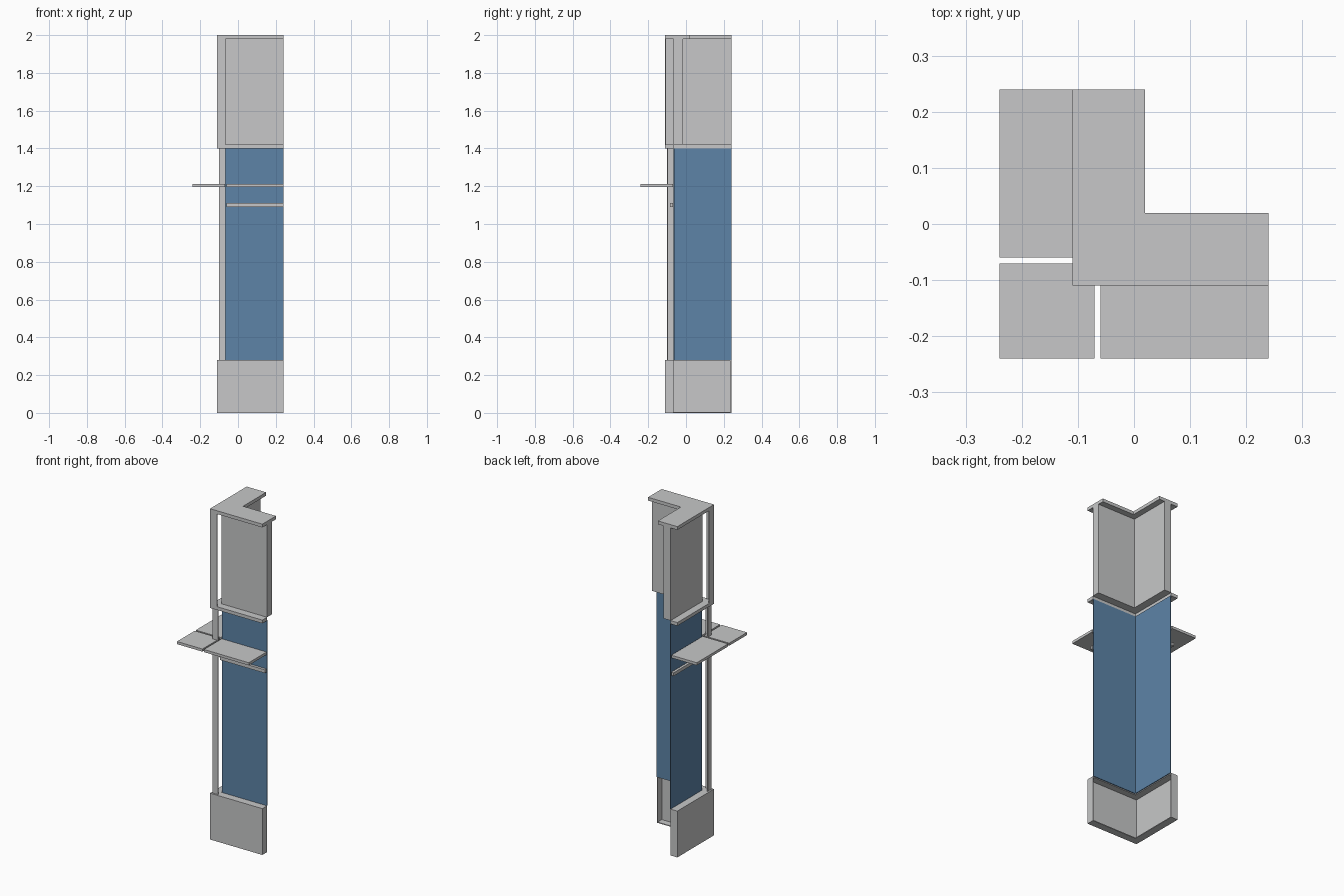
import bpy
import bmesh

cube = bpy.data.objects.get("Cube")
if cube:
    bpy.data.objects.remove(cube, do_unlink=True)

END = 0.24       # free end of both arms
OUT = -0.11      # outer face of the casing
FACE = -0.065    # plane of the panes
T = 0.005        # sheet thickness


def material(name, color):
    m = bpy.data.materials.new(name)
    m.use_nodes = True
    m.diffuse_color = color
    m.node_tree.nodes["Principled BSDF"].inputs["Base Color"].default_value = color
    return m


GREY = material("light_grey", (0.57, 0.575, 0.58, 1))
BLUE = material("panel_blue", (0.11, 0.23, 0.39, 1))


def prism(name, outline, z0, z1, mat):
    """Extrude a flat outline from z0 up to z1."""
    bm = bmesh.new()
    face = bm.faces.new([bm.verts.new((x, y, z0)) for x, y in outline])
    ext = bmesh.ops.extrude_face_region(bm, geom=[face])
    top = [v for v in ext["geom"] if isinstance(v, bmesh.types.BMVert)]
    bmesh.ops.translate(bm, verts=top, vec=(0, 0, z1 - z0))
    bmesh.ops.recalc_face_normals(bm, faces=bm.faces)
    mesh = bpy.data.meshes.new(name)
    bm.to_mesh(mesh)
    bm.free()
    mesh.materials.append(mat)
    obj = bpy.data.objects.new(name, mesh)
    bpy.context.collection.objects.link(obj)
    return obj


def corner(name, a, b, z0, z1, end=END, mat=GREY):
    """L-shaped prism wrapping the corner, from outer line a to inner line b."""
    prism(name, [(a, a), (end, a), (end, b), (b, b), (b, end), (a, end)], z0, z1, mat)


def pair(name, x0, x1, y0, y1, z0, z1, mat=GREY):
    """A box on the front arm and its mirror on the right arm."""
    pts = [(x0, y0), (x1, y0), (x1, y1), (x0, y1)]
    prism("front_" + name, pts, z0, z1, mat)
    prism("right_" + name, [(y, x) for x, y in pts], z0, z1, mat)


# Hollow base, open towards the inside of the corner
BASE = 0.28
corner("base_bottom", OUT, FACE, 0, T)
corner("base_wall", OUT, OUT + T, T, BASE - T)
corner("base_top", OUT, FACE, BASE - T, BASE)
pair("base_end", END - T, END, OUT + T, FACE, T, BASE - T)

# Angle posts on the corner
corner("lower_post", -0.1, -0.1 + T, BASE, 1.4, end=FACE)
corner("upper_post", OUT, OUT + T, 1.42, 1.98, end=FACE)

# Blue panes
pair("pane", FACE + T, END, FACE, FACE + T, BASE, 1.4, BLUE)

# Upper cabinet: ledge, thick panel and cap
corner("ledge", OUT, FACE, 1.4, 1.42)
corner("upper_panel", FACE, -0.017, 1.42, 1.98)
corner("cap", OUT, 0.02, 1.98, 2.0)

# Shelves and the rails under them
pair("shelf", -0.06, END, -0.24, -0.07, 1.196, 1.212)
prism("corner_shelf", [(-0.24, -0.24), (-0.07, -0.24), (-0.07, -0.07), (-0.24, -0.07)],
      1.196, 1.212, GREY)
pair("rail", -0.06, END, -0.086, -0.07, 1.09, 1.11)
